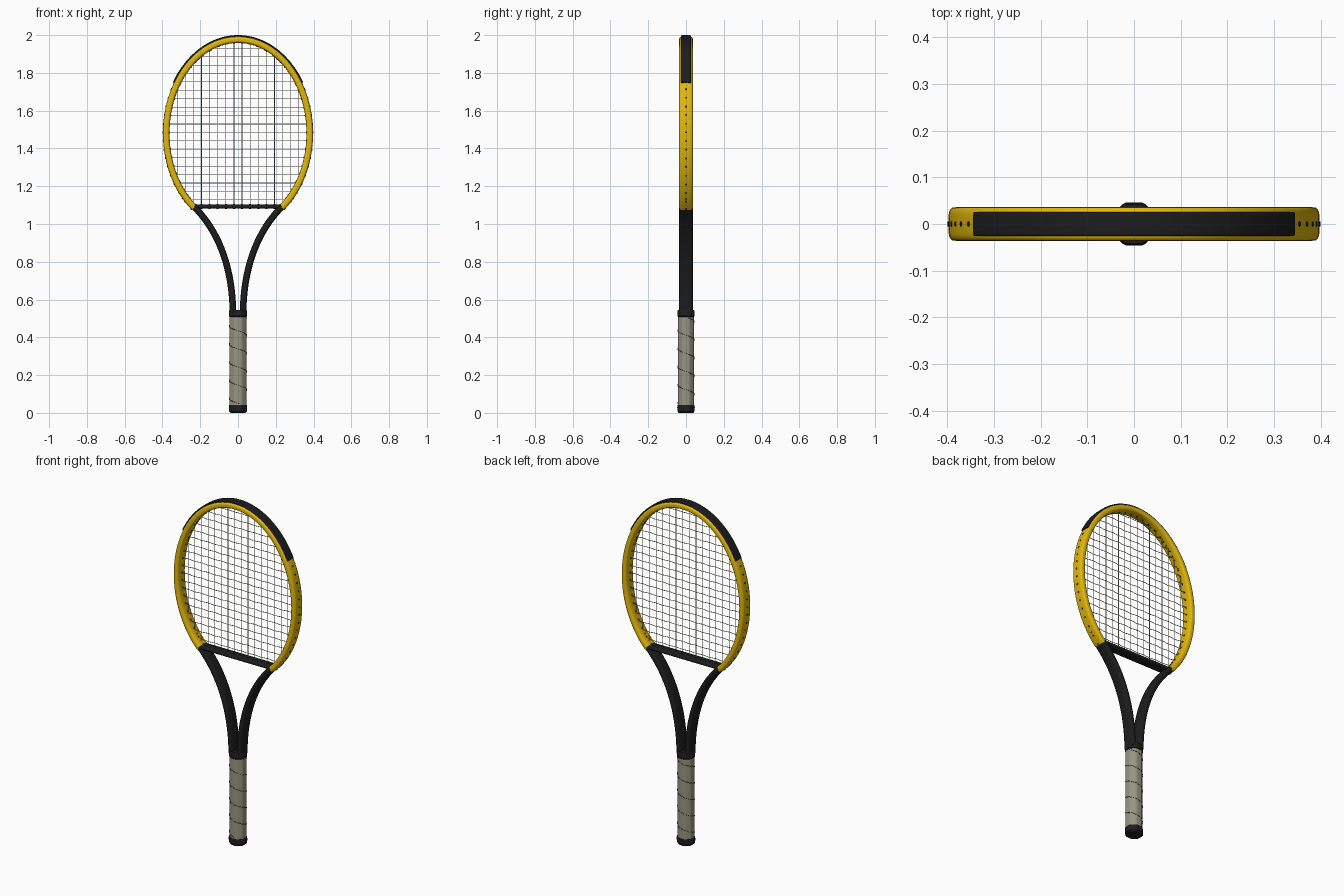
import bpy, bmesh
from math import sin, cos, pi, radians, sqrt, copysign
from mathutils import Vector

if "Cube" in bpy.data.objects:
    bpy.data.objects.remove(bpy.data.objects["Cube"])


def material(name, r, g, b):
    m = bpy.data.materials.new(name)
    m.use_nodes = True
    m.diffuse_color = (r, g, b, 1)
    m.node_tree.nodes["Principled BSDF"].inputs["Base Color"].default_value = (r, g, b, 1)
    return m


YELLOW = material("yellow", 0.76, 0.48, 0.004)
BLACK = material("black", 0.012, 0.012, 0.013)
GREY = material("warm grey", 0.32, 0.3, 0.225)
SEAM = material("dark warm grey", 0.1, 0.093, 0.075)
STRING = material("pale string", 0.6, 0.58, 0.5)

A, B, CZ = 0.38, 0.496, 1.48      # hoop centreline: half width, half height, centre
BRIDGE_Z = 1.092


def finish(obj, mat, angle=32):
    obj.data.materials.append(mat)
    bpy.ops.object.select_all(action="DESELECT")
    obj.select_set(True)
    bpy.context.view_layer.objects.active = obj
    bpy.ops.object.shade_smooth_by_angle(angle=radians(angle))
    return obj


def loft(name, rings, mat):
    """Skin a list of point rings and cap both ends."""
    bm = bmesh.new()
    rows = [[bm.verts.new(p) for p in ring] for ring in rings]
    n = len(rows[0])
    for r, s in zip(rows, rows[1:]):
        for i in range(n):
            j = (i + 1) % n
            bm.faces.new((r[i], r[j], s[j], s[i]))
    bm.faces.new(rows[0])
    bm.faces.new(rows[-1])
    bmesh.ops.recalc_face_normals(bm, faces=bm.faces)
    mesh = bpy.data.meshes.new(name)
    bm.to_mesh(mesh)
    bm.free()
    obj = bpy.data.objects.new(name, mesh)
    bpy.context.collection.objects.link(obj)
    return finish(obj, mat)


def sweep(name, path, half_w, half_d, power, mat, sides=32):
    """Sweep a rounded-box section along a path in the XZ plane."""
    section = []
    for i in range(sides):
        c, s = cos(2 * pi * i / sides), sin(2 * pi * i / sides)
        section.append((copysign(abs(c) ** (2 / power), c) * half_w,
                        copysign(abs(s) ** (2 / power), s) * half_d))
    rings = []
    for i, p in enumerate(path):
        t = (path[min(i + 1, len(path) - 1)] - path[max(i - 1, 0)]).normalized()
        side = Vector((t.z, 0, -t.x))
        rings.append([p + side * u + Vector((0, v, 0)) for u, v in section])
    return loft(name, rings, mat)


def wires(name, lines, radius, mat, resolution=1):
    """Thin tubes along many polylines, as one mesh."""
    cu = bpy.data.curves.new(name, "CURVE")
    cu.dimensions = "3D"
    cu.bevel_depth = radius
    cu.bevel_resolution = resolution
    cu.use_fill_caps = True
    for pts in lines:
        sp = cu.splines.new("POLY")
        sp.points.add(len(pts) - 1)
        for q, p in zip(sp.points, pts):
            q.co = (*p, 1)
    obj = bpy.data.objects.new(name, cu)
    bpy.context.collection.objects.link(obj)
    bpy.ops.object.select_all(action="DESELECT")
    obj.select_set(True)
    bpy.context.view_layer.objects.active = obj
    bpy.ops.object.convert(target="MESH")
    return finish(bpy.context.object, mat, 50)


def arc(start, end, steps, grow=0.0):
    angles = [radians(start + (end - start) * i / steps) for i in range(steps + 1)]
    return [Vector(((A + grow) * cos(t), 0, CZ + (B + grow) * sin(t))) for t in angles]


# Hoop and the bumper guard over its top
sweep("hoop", arc(-52.5, 232.5, 96), 0.0175, 0.036, 3.6, YELLOW)
sweep("bumper_guard", arc(31.5, 148.5, 48, 0.012), 0.012, 0.026, 7, BLACK)

# Throat arms and bridge
for sign, label in ((1, "left"), (-1, "right")):
    p = [Vector((sign * x, 0, z)) for x, z in
         ((0.234, 1.093), (0.12, 0.98), (0.03, 0.8), (0.027, 0.53))]
    path = []
    for i in range(33):
        t = i / 32
        u = 1 - t
        path.append(p[0] * u**3 + p[1] * 3 * u * u * t + p[2] * 3 * u * t * t + p[3] * t**3)
    sweep(label + "_throat_arm", path, 0.0175, 0.036, 3.2, BLACK)
bridge = [Vector((-0.235 + 0.47 * i / 8, 0, BRIDGE_Z)) for i in range(9)]
sweep("throat_bridge", bridge, 0.011, 0.031, 3.2, BLACK)

# Strings, with a grommet at each end
mains, crosses, grommets = [], [], []


def hoop_grommet(x, z):
    n = Vector((x / A**2, 0, (z - CZ) / B**2)).normalized()
    c = Vector((x, 0, z))
    grommets.append((c - n * 0.0195, c + n * 0.0195))


PITCH = 0.043
for i in range(16):
    x = (i - 7.5) * PITCH
    h = B * sqrt(1 - (x / A) ** 2)
    low = CZ - h
    hoop_grommet(x, CZ + h)
    if abs(x) < 0.225:
        low = BRIDGE_Z
        grommets.append((Vector((x, 0, low - 0.012)), Vector((x, 0, low + 0.013))))
    else:
        hoop_grommet(x, low)
    mains.append([Vector((x, 0, low)), Vector((x, 0, CZ + h))])
for k in range(19):
    z = 1.128 + k * 0.0446
    w = A * sqrt(1 - ((z - CZ) / B) ** 2)
    line = [Vector((-w, 0, z))]
    for i in range(16):
        x = (i - 7.5) * PITCH
        if abs(x) < w - 0.01:
            line.append(Vector((x, 0.003 * (-1) ** (i + k), z)))
    line.append(Vector((w, 0, z)))
    crosses.append(line)
    hoop_grommet(-w, z)
    hoop_grommet(w, z)
wires("main_strings", mains, 0.0017, STRING)
wires("cross_strings", crosses, 0.0017, STRING)
wires("grommets", grommets, 0.005, BLACK, 2)


# Handle: eight-sided grip with softened corners, collar and butt cap
def handle_point(apothem, t, z):
    r = apothem * min(1 / cos((t + pi / 8) % (pi / 4) - pi / 8), 1.05)
    return Vector((1.05 * r * cos(t), r * sin(t), z))


def octagonal(name, profile, mat):
    angles = [i * pi / 24 for i in range(48)]
    loft(name, [[handle_point(r, t, z) for t in angles] for r, z in profile], mat)


octagonal("grip", [(0.0425, 0.03), (0.0425, 0.52)], GREY)
octagonal("collar", [(0.042, 0.508), (0.0455, 0.512), (0.0455, 0.538), (0.042, 0.546)], BLACK)
octagonal("butt_cap", [(0.038, 0), (0.0455, 0.008), (0.0465, 0.03), (0.044, 0.042)], BLACK)

# Stitched seam spiralling down the grip
dashes = []
step = 2 * pi / 24
for i in range(24 * 7):
    dash = []
    for f in (0, 0.3, 0.6):
        t = -3 * pi + (i + f) * step
        dash.append(handle_point(0.0428, t, 0.435 - 0.096 * (t + pi / 2) / (2 * pi)))
    if 0.045 < dash[-1].z and dash[0].z < 0.505:
        dashes.append(dash)
wires("grip_seam", dashes, 0.0025, SEAM)
